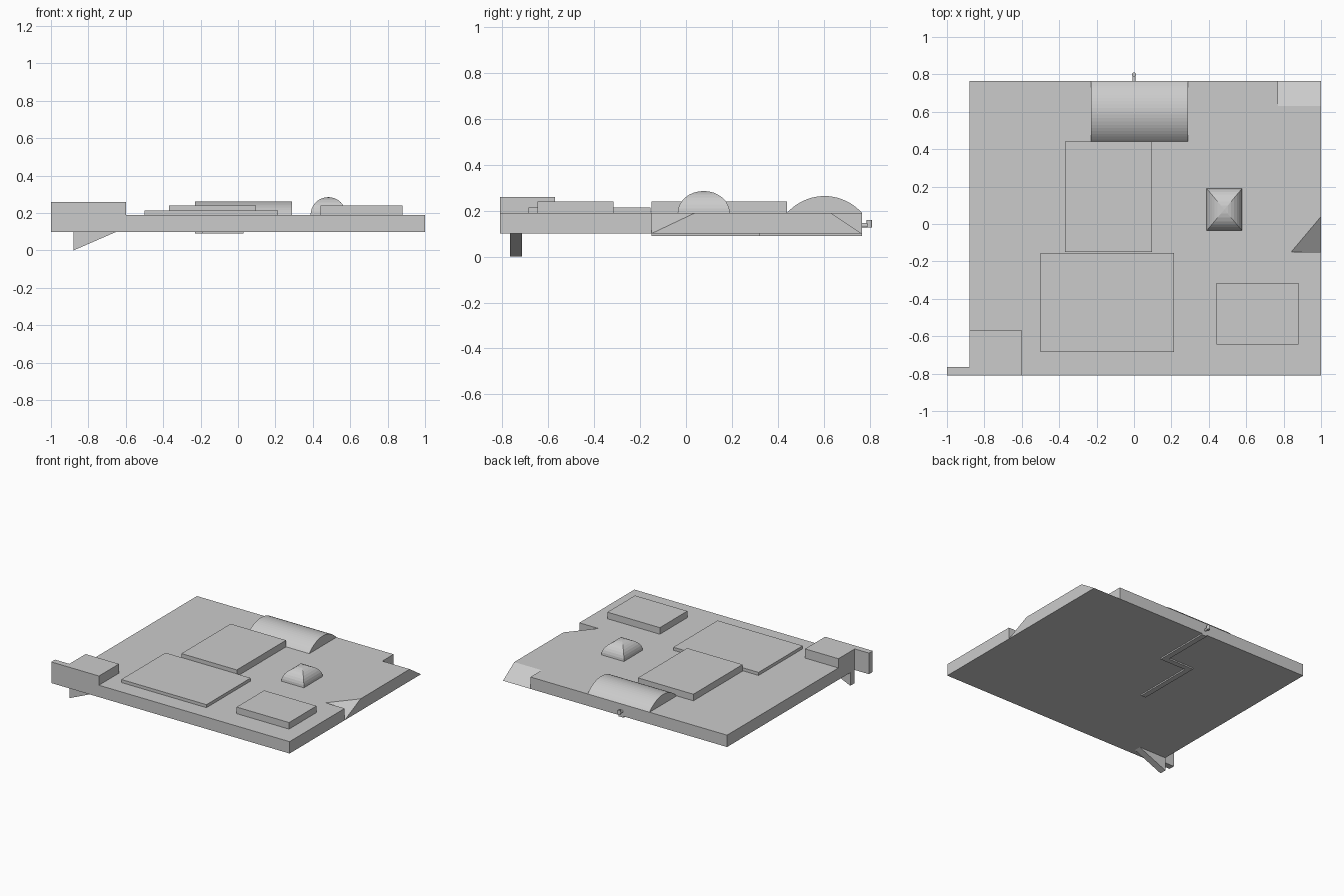
import bpy, bmesh, math
from mathutils import Vector

if "Cube" in bpy.data.objects:
    bpy.data.objects.remove(bpy.data.objects["Cube"])


def make(name, bm):
    bmesh.ops.recalc_face_normals(bm, faces=bm.faces[:])
    me = bpy.data.meshes.new(name)
    bm.to_mesh(me)
    bm.free()
    ob = bpy.data.objects.new(name, me)
    bpy.context.collection.objects.link(ob)
    return ob


def box(name, x0, x1, y0, y1, z0, z1):
    bm = bmesh.new()
    bmesh.ops.create_cube(bm, size=1)
    for v in bm.verts:
        v.co = ((x0 + x1) / 2 + v.co.x * (x1 - x0),
                (y0 + y1) / 2 + v.co.y * (y1 - y0),
                (z0 + z1) / 2 + v.co.z * (z1 - z0))
    return make(name, bm)


def prism(name, profile, shift):
    """Closed 3D profile pushed along a vector."""
    bm = bmesh.new()
    f = bm.faces.new([bm.verts.new(p) for p in profile])
    r = bmesh.ops.extrude_face_region(bm, geom=[f], use_keep_orig=True)
    bmesh.ops.translate(bm, vec=shift, verts=[g for g in r["geom"] if isinstance(g, bmesh.types.BMVert)])
    return make(name, bm)


def cut(target, cutter):
    m = target.modifiers.new("cut", 'BOOLEAN')
    m.operation = 'DIFFERENCE'
    m.solver = 'EXACT'
    m.object = cutter
    bpy.context.view_layer.objects.active = target
    bpy.ops.object.modifier_apply(modifier=m.name)
    bpy.data.objects.remove(cutter)


TOP, BOT = 0.19, 0.10

# base slab with a sloped back corner and a sloped triangular nick on the right
slab = box("base_slab", -0.88, 1, -0.81, 0.765, BOT, TOP)
d = Vector((0, 0.135, -0.09))
p = Vector((0.77, 0.63, TOP))
cut(slab, prism("corner_cutter", [p - d * 0.3, p + d * 1.3, (0.77, 0.9, 0.3)], (0.4, 0, 0)))
tet = [Vector(c) for c in ((0.84, -0.15, TOP), (1, -0.15, BOT), (1, 0.04, TOP), (1, -0.15, TOP))]
mid = (tet[0] + tet[1]) / 2
bm = bmesh.new()
vs = [bm.verts.new(mid + (c - mid) * 1.5) for c in tet]
for i in range(4):
    bm.faces.new([v for j, v in enumerate(vs) if j != i])
cut(slab, make("nick_cutter", bm))

# raised flat plates
box("middle_plate", -0.37, 0.095, -0.15, 0.44, TOP, 0.24)
box("front_plate", -0.50, 0.215, -0.685, -0.155, TOP, 0.213)
box("right_plate", 0.44, 0.88, -0.645, -0.315, TOP, 0.24)

# corner block, side tab and the wedge hanging below
box("corner_block", -0.88, -0.60, -0.81, -0.57, TOP, 0.26)
box("side_tab", -1, -0.88, -0.81, -0.765, BOT, 0.26)
prism("hanging_wedge", [(-0.88, -0.765, BOT), (-0.88, -0.765, 0), (-0.65, -0.765, BOT)], (0, 0.052, 0))

# barrel roof: circular arc along x
h, half = 0.073, 0.1625
R = (h * h + half * half) / (2 * h)
a = math.asin(half / R)
arc = [(-0.23, 0.6025 + R * math.sin(t), TOP + h - R + R * math.cos(t))
       for t in (-a + 2 * a * i / 20 for i in range(21))]
prism("barrel_roof", arc, (0.52, 0, 0))

# four-sided curved dome
bm = bmesh.new()
N = 8
rings = []
for i in range(N):
    t = math.pi / 2 * i / N
    c, z = math.cos(t), TOP + 0.095 * math.sin(t)
    rings.append([bm.verts.new((0.483 + sx * 0.095 * c, 0.077 + sy * 0.113 * c, z))
                  for sx, sy in ((-1, -1), (1, -1), (1, 1), (-1, 1))])
apex = bm.verts.new((0.483, 0.077, TOP + 0.095))
bm.faces.new(rings[0])
for j in range(4):
    k = (j + 1) % 4
    for lo, hi in zip(rings, rings[1:]):
        bm.faces.new((lo[j], lo[k], hi[k], hi[j]))
    bm.faces.new((rings[-1][j], rings[-1][k], apex))
make("dome", bm)

# zigzag strip on the underside
strip = [(-0.012, 0.765), (0.03, 0.765), (0.03, 0.32), (-0.19, 0.32),
         (-0.19, -0.15), (-0.23, -0.15), (-0.23, 0.36), (-0.012, 0.36)]
prism("underside_strip", [(x, y, 0.09) for x, y in strip], (0, 0, 0.01))

# small bent pin at the back
for name, r, length, loc, rot in (
        ("pin_shaft", 0.009, 0.04, (0, 0.78, 0.136), math.pi / 2),
        ("pin_head", 0.012, 0.032, (0, 0.798, 0.142), 0)):
    bpy.ops.mesh.primitive_cylinder_add(vertices=12, radius=r, depth=length, location=loc, rotation=(rot, 0, 0))
    bpy.context.object.name = name
